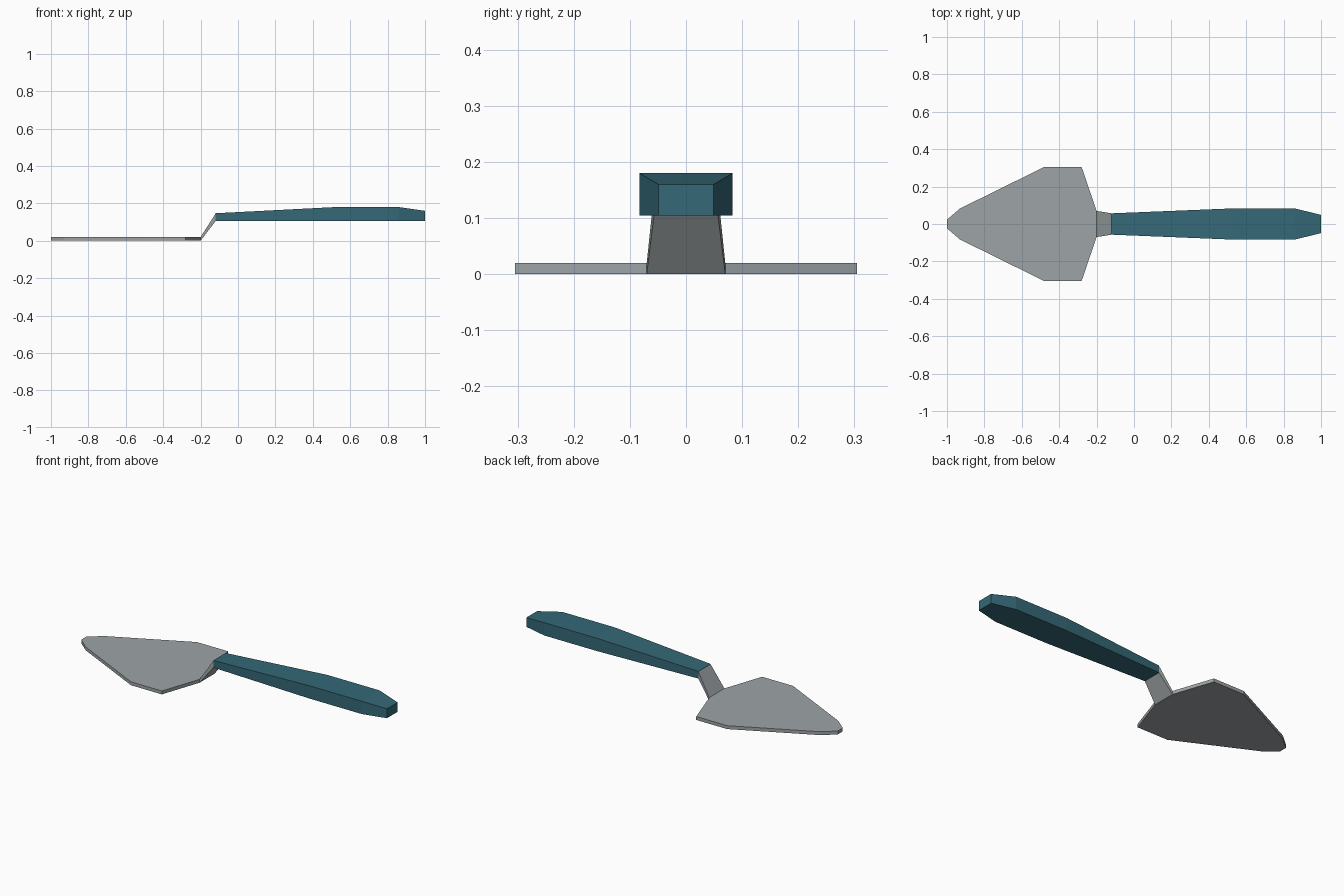
import bpy
import bmesh

if "Cube" in bpy.data.objects:
    bpy.data.objects.remove(bpy.data.objects["Cube"])


def material(name, color):
    m = bpy.data.materials.new(name)
    m.diffuse_color = (*color, 1)
    m.use_nodes = True
    m.node_tree.nodes["Principled BSDF"].inputs["Base Color"].default_value = m.diffuse_color
    return m


def loft(name, sections, mat, capped=True):
    """Join rectangular sections (x, half width, bottom z, top z) along x."""
    bm = bmesh.new()
    rings = [[bm.verts.new(p) for p in ((x, -w, lo), (x, w, lo), (x, w, hi), (x, -w, hi))]
             for x, w, lo, hi in sections]
    for a, b in zip(rings, rings[1:]):
        for i in range(4):
            j = (i + 1) % 4
            bm.faces.new((a[i], a[j], b[j], b[i]))
    if capped:
        bm.faces.new(rings[0][::-1])
        bm.faces.new(rings[-1])
    bmesh.ops.recalc_face_normals(bm, faces=bm.faces)
    # Merge the coplanar strips into single flat faces
    bmesh.ops.dissolve_limit(bm, angle_limit=0.002, verts=bm.verts, edges=bm.edges)
    mesh = bpy.data.meshes.new(name)
    bm.to_mesh(mesh)
    bm.free()
    mesh.materials.append(mat)
    obj = bpy.data.objects.new(name, mesh)
    bpy.context.collection.objects.link(obj)
    return obj


steel = material("steel grey", (0.34, 0.37, 0.38))
teal = material("dark teal", (0.035, 0.14, 0.185))

# Flat pointed blade
outline = [(-1.0, 0.023), (-0.93, 0.083), (-0.48, 0.305), (-0.28, 0.305), (-0.2, 0.07)]
loft("blade", [(x, w, 0.0, 0.02) for x, w in outline], steel)

# Sloping neck between blade and handle
loft("neck", [(-0.2, 0.07, 0.0, 0.02), (-0.12, 0.057, 0.105, 0.145)], steel, capped=False)

# Tapered grip with a flat underside
loft("handle", [(-0.12, 0.057, 0.105, 0.147), (0.52, 0.083, 0.105, 0.18),
                (0.86, 0.083, 0.105, 0.18), (1.0, 0.049, 0.105, 0.16)], teal)
